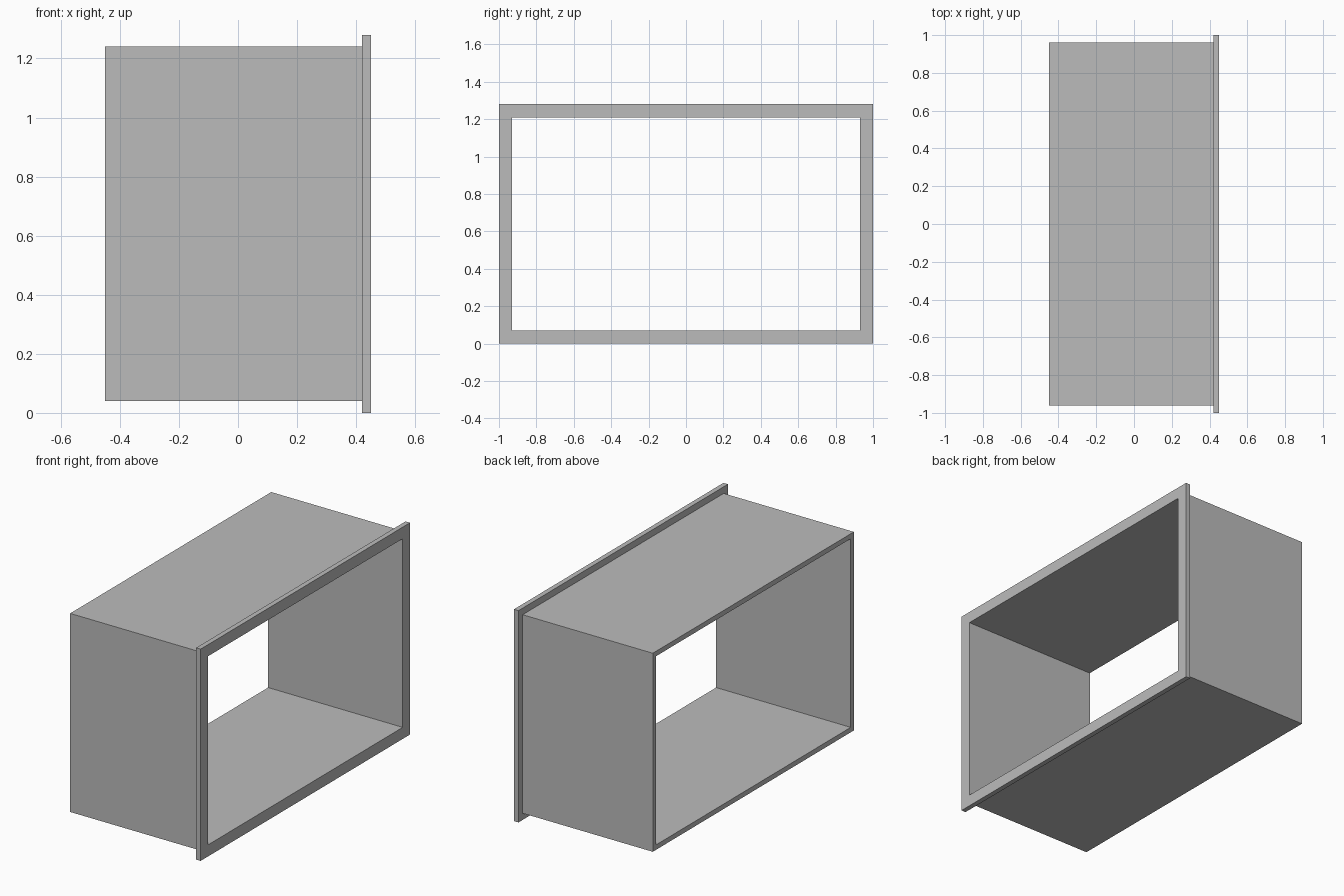
import bpy
import bmesh

cube = bpy.data.objects.get("Cube")
if cube:
    bpy.data.objects.remove(cube, do_unlink=True)

HALF_Y, HALF_Z = 1.0, 0.64

# Plain grey paint
grey = bpy.data.materials.new("grey")
grey.use_nodes = True
colour = (0.5, 0.5, 0.5, 1)
grey.diffuse_color = colour
grey.node_tree.nodes["Principled BSDF"].inputs["Base Color"].default_value = colour


def ring(bm, x, inset):
    """Rectangular loop across the duct, inset from the flange edge."""
    y, z = HALF_Y - inset, HALF_Z - inset
    return [bm.verts.new((x, sy * y, HALF_Z + sz * z))
            for sy, sz in ((-1, -1), (1, -1), (1, 1), (-1, 1))]


# Wall section (x, inset) swept round the rectangle: sleeve with an end flange
section = [(-0.45, 0.07), (-0.45, 0.04), (0.42, 0.04),
           (0.42, 0), (0.45, 0), (0.45, 0.07)]
bm = bmesh.new()
rings = [ring(bm, x, inset) for x, inset in section]
for a, b in zip(rings, rings[1:] + rings[:1]):
    for i in range(4):
        j = (i + 1) % 4
        bm.faces.new((a[i], a[j], b[j], b[i]))
bmesh.ops.recalc_face_normals(bm, faces=bm.faces)

mesh = bpy.data.meshes.new("flanged_sleeve")
bm.to_mesh(mesh)
bm.free()
mesh.materials.append(grey)
sleeve = bpy.data.objects.new("flanged_sleeve", mesh)
bpy.context.collection.objects.link(sleeve)
